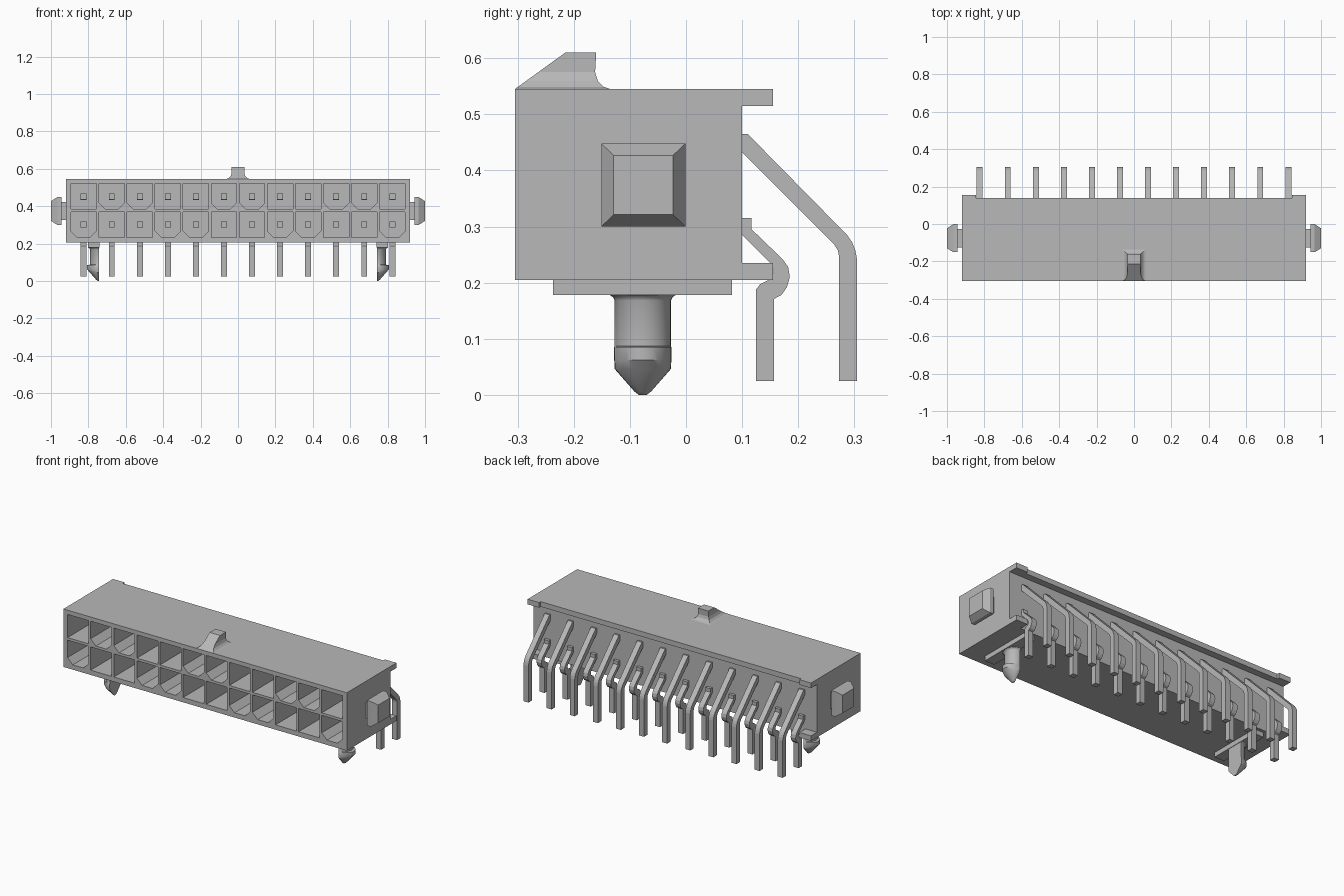
import bpy, bmesh, math
from mathutils import Vector

cube = bpy.data.objects.get("Cube")
if cube:
    bpy.data.objects.remove(cube, do_unlink=True)

grey = bpy.data.materials.new("light grey")
grey.use_nodes = True
colour = (0.48, 0.48, 0.48, 1)
grey.diffuse_color = colour
grey.node_tree.nodes["Principled BSDF"].inputs["Base Color"].default_value = colour


def add_loft(bm, rings):
    """Skin a stack of equal-length point rings and cap both ends."""
    vs = [[bm.verts.new(p) for p in ring] for ring in rings]
    n = len(vs[0])
    for a, b in zip(vs, vs[1:]):
        for i in range(n):
            j = (i + 1) % n
            bm.faces.new((a[i], a[j], b[j], b[i]))
    bm.faces.new(vs[0])
    bm.faces.new(vs[-1])


def add_box(bm, x0, x1, y0, y1, z0, z1):
    add_loft(bm, [[(x0, y0, z), (x1, y0, z), (x1, y1, z), (x0, y1, z)] for z in (z0, z1)])


def make(name, bm):
    bmesh.ops.recalc_face_normals(bm, faces=bm.faces[:])
    mesh = bpy.data.meshes.new(name)
    bm.to_mesh(mesh)
    bm.free()
    mesh.materials.append(grey)
    ob = bpy.data.objects.new(name, mesh)
    bpy.context.collection.objects.link(ob)
    return ob


def activate(ob):
    bpy.ops.object.select_all(action='DESELECT')
    ob.select_set(True)
    bpy.context.view_layer.objects.active = ob


COLS = [-0.825 + 0.15 * i for i in range(12)]
ROWS = [(0.452, 0), (0.301, 1)]

# Housing block
bm = bmesh.new()
add_box(bm, -0.92, 0.92, -0.305, 0.10, 0.205, 0.545)
housing = make("housing", bm)

# Socket cavities: square or with chamfered lower corners, in alternating pairs
bm = bmesh.new()
h = 0.068
for zc, row in ROWS:
    for i, x in enumerate(COLS):
        chamfered = (((i + 1) // 2) % 2 == 1) != (row == 1)
        c = 0.034 if chamfered else 0.0
        shape = [(-h, h), (h, h)]
        shape += [(h, c - h), (h - c, -h), (c - h, -h), (-h, c - h)] if c else [(h, -h), (-h, -h)]
        add_loft(bm, [[(x + u, y, zc + v) for u, v in shape] for y in (-0.35, 0.05)])
cutter = make("socket_cutter", bm)
cutter.hide_render = True
mod = housing.modifiers.new("sockets", 'BOOLEAN')
mod.operation = 'DIFFERENCE'
mod.solver = 'EXACT'
mod.object = cutter
activate(housing)
bpy.ops.object.modifier_apply(modifier=mod.name)
bpy.data.objects.remove(cutter, do_unlink=True)

# Rear overhang along the top
bm = bmesh.new()
add_box(bm, -0.845, 0.845, 0.10, 0.14, 0.515, 0.545)
make("rear_ledge", bm)

# Latch on top, flaring into the housing
bm = bmesh.new()
rings = []
for z, w, back in [(0.545, 0.062, -0.135), (0.549, 0.050, -0.147), (0.559, 0.040, -0.157),
                   (0.575, 0.034, -0.162), (0.61, 0.034, -0.160)]:
    front = -0.305 + (z - 0.545) * 0.09 / 0.065
    rings.append([(-w, front, z), (w, front, z), (w, back, z), (-w, back, z)])
add_loft(bm, rings)
make("top_latch", bm)

for s, side in ((1, "left"), (-1, "right")):
    # Rear ears at the top and bottom corners
    bm = bmesh.new()
    for z in (0.515, 0.205):
        add_box(bm, s * 0.845, s * 0.92, 0.10, 0.155, z, z + 0.03)
    make(side + "_rear_ears", bm)

    # Side button: neck, then a tapered pad
    bm = bmesh.new()
    rings = []
    for x, hy, hz in [(0.92, 0.05, 0.047), (0.943, 0.05, 0.047), (0.943, 0.075, 0.074),
                      (0.966, 0.075, 0.074), (1.0, 0.053, 0.053)]:
        rings.append([(s * x, -0.076 + a * hy, 0.374 + b * hz)
                      for a, b in ((-1, -1), (1, -1), (1, 1), (-1, 1))])
    add_loft(bm, rings)
    make(side + "_side_button", bm)

    # Rail under the housing
    bm = bmesh.new()
    add_box(bm, s * 0.74, s * 0.803, -0.237, 0.082, 0.178, 0.205)
    make(side + "_bottom_rail", bm)

    # Half-round mounting peg with a barbed, pointed tip (height, outward and sideways radii)
    bm = bmesh.new()
    rings = []
    for z, rx, ry in [(0.178, 0.057, 0.059), (0.174, 0.051, 0.053), (0.168, 0.048, 0.05),
                      (0.087, 0.048, 0.05), (0.085, 0.064, 0.051), (0.062, 0.064, 0.051),
                      (0.046, 0.050, 0.050), (0.006, 0.015, 0.015), (0.0, 0.006, 0.007)]:
        rings.append([(s * (0.743 + rx * math.cos(t)), -0.077 + ry * math.sin(t), z)
                      for t in [math.pi * (k / 16 - 0.5) for k in range(17)]])
    add_loft(bm, rings)
    activate(make(side + "_mounting_peg", bm))
    bpy.ops.object.shade_smooth_by_angle(angle=math.radians(30))

# Bent pin outlines (y, z)
UPPER = [(-0.16, 0.435), (0.10, 0.432), (0.264, 0.268), (0.271, 0.257), (0.273, 0.245),
         (0.273, 0.025), (0.305, 0.025), (0.305, 0.240), (0.302, 0.257), (0.296, 0.272),
         (0.287, 0.285), (0.110, 0.465), (-0.16, 0.467)]
LOWER = [(-0.16, 0.285), (0.10, 0.285), (0.150, 0.235), (0.156, 0.223), (0.155, 0.212),
         (0.148, 0.205), (0.132, 0.197), (0.125, 0.188), (0.125, 0.025), (0.157, 0.025),
         (0.157, 0.171), (0.170, 0.178), (0.180, 0.192), (0.185, 0.210), (0.182, 0.228),
         (0.172, 0.242), (0.117, 0.295), (0.117, 0.315), (-0.16, 0.317)]

for name, outline in (("upper_pin", UPPER), ("lower_pin", LOWER)):
    bm = bmesh.new()
    add_loft(bm, [[(x, y, z) for y, z in outline] for x in (-0.016, 0.016)])
    first = make(name + "_1", bm)
    first.location.x = COLS[0]
    for i, x in enumerate(COLS[1:], 2):
        pin = first.copy()
        pin.name = f"{name}_{i}"
        pin.location = Vector((x, 0, 0))
        bpy.context.collection.objects.link(pin)
